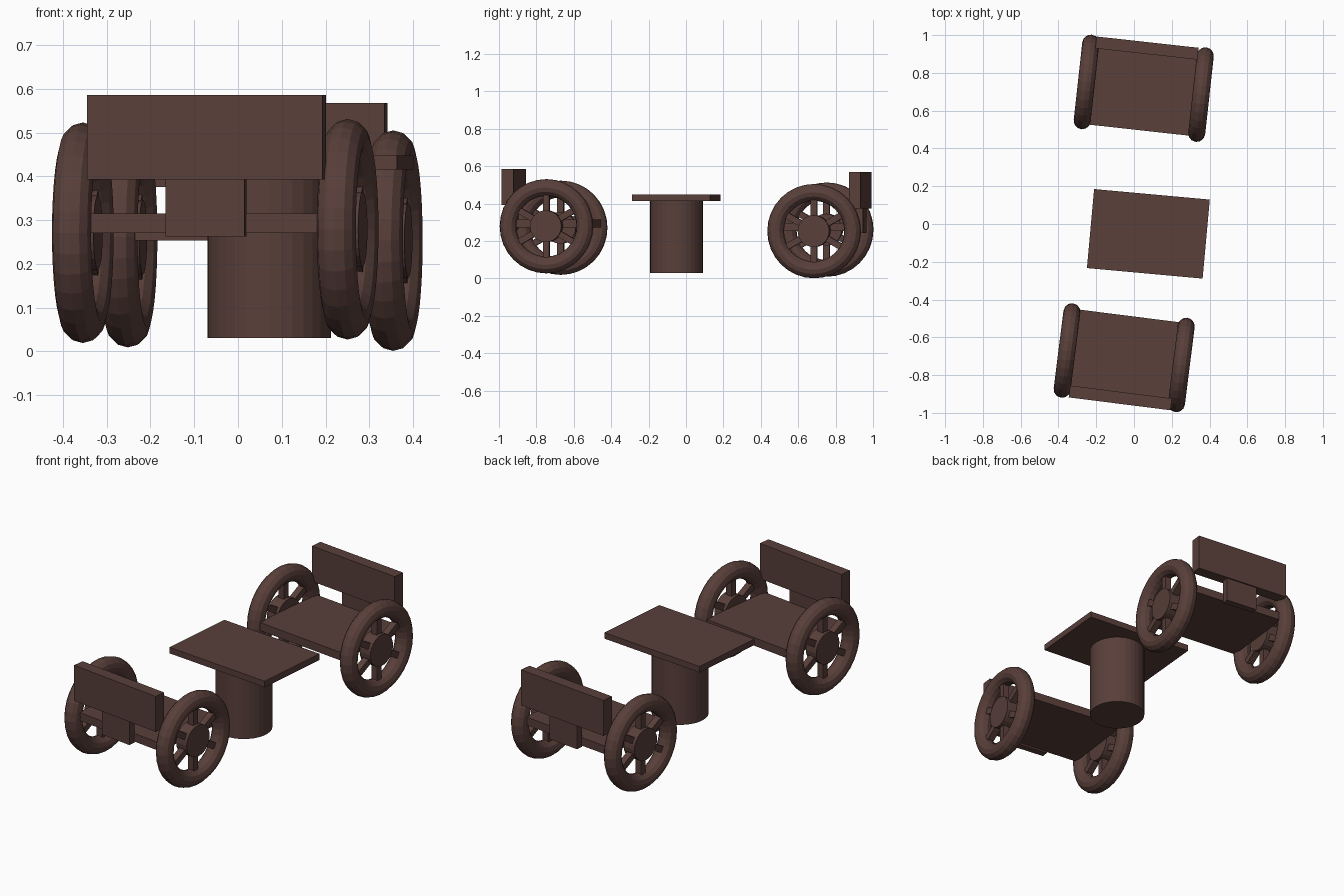
import bpy
from math import radians, pi
from mathutils import Matrix

if "Cube" in bpy.data.objects:
    bpy.data.objects.remove(bpy.data.objects["Cube"])

brown = bpy.data.materials.new("dark_brown")
brown.diffuse_color = (0.1, 0.05, 0.042, 1)
brown.use_nodes = True
brown.node_tree.nodes["Principled BSDF"].inputs["Base Color"].default_value = brown.diffuse_color


def place(name, m):
    o = bpy.context.object
    o.name = name
    o.data.materials.append(brown)
    o.matrix_world = m
    return o


def box(name, frame, lo, hi):
    # box given by two opposite corners in a local frame
    bpy.ops.mesh.primitive_cube_add(size=1)
    mid = [(a + b) / 2 for a, b in zip(lo, hi)]
    size = [b - a for a, b in zip(lo, hi)]
    bpy.context.object.data.transform(Matrix.Diagonal((*size, 1)))
    return place(name, frame @ Matrix.Translation(mid))


def cylinder(name, frame, r, depth, sides=32):
    bpy.ops.mesh.primitive_cylinder_add(vertices=sides, radius=r, depth=depth)
    return place(name, frame)


def wheel(name, frame):
    # frame: x is the axle direction
    axle = frame @ Matrix.Rotation(pi / 2, 4, 'Y')
    bpy.ops.mesh.primitive_torus_add(major_segments=32, minor_segments=12,
                                     major_radius=0.207, minor_radius=0.045)
    place(name + "_tyre", axle)
    cylinder(name + "_hub", axle, 0.085, 0.07, 24)
    for i in range(6):
        turn = frame @ Matrix.Rotation(i * pi / 3, 4, 'X')
        box(f"{name}_spoke_{i + 1}", turn, (-0.018, -0.017, 0.06), (0.018, 0.017, 0.18))


def bench(name, x, y, z, yaw, dz):
    # local frame: backrest towards -y, origin at the axle centre
    f = Matrix.Translation((x, y, z)) @ Matrix.Rotation(radians(yaw), 4, 'Z')
    box(name + "_seat", f, (-0.27, -0.205, -0.004), (0.27, 0.223, 0.04))
    box(name + "_backrest", f, (-0.265, -0.245, 0.118), (0.278, -0.182, 0.311))
    box(name + "_back_support", f, (-0.085, -0.238, -0.013), (0.097, -0.2, 0.125))
    for side, s in (("left", -1), ("right", 1)):
        wheel(f"{name}_{side}_wheel", f @ Matrix.Translation((s * 0.305, 0, s * dz)))


# wheel-sided benches facing the table
bench("front_bench", -0.052, -0.708, 0.275, -7.2, 0.004)
bench("rear_bench", 0.0515, 0.7185, 0.257, 180 - 6.3, 0.004)

# table
t = Matrix.Translation((0.076, -0.052, 0)) @ Matrix.Rotation(radians(-5.2), 4, 'Z')
box("table_top", t, (-0.3075, -0.21, 0.415), (0.3075, 0.21, 0.448))
cylinder("table_post", Matrix.Translation((0.071, -0.051, 0.225)), 0.141, 0.39, 32)
